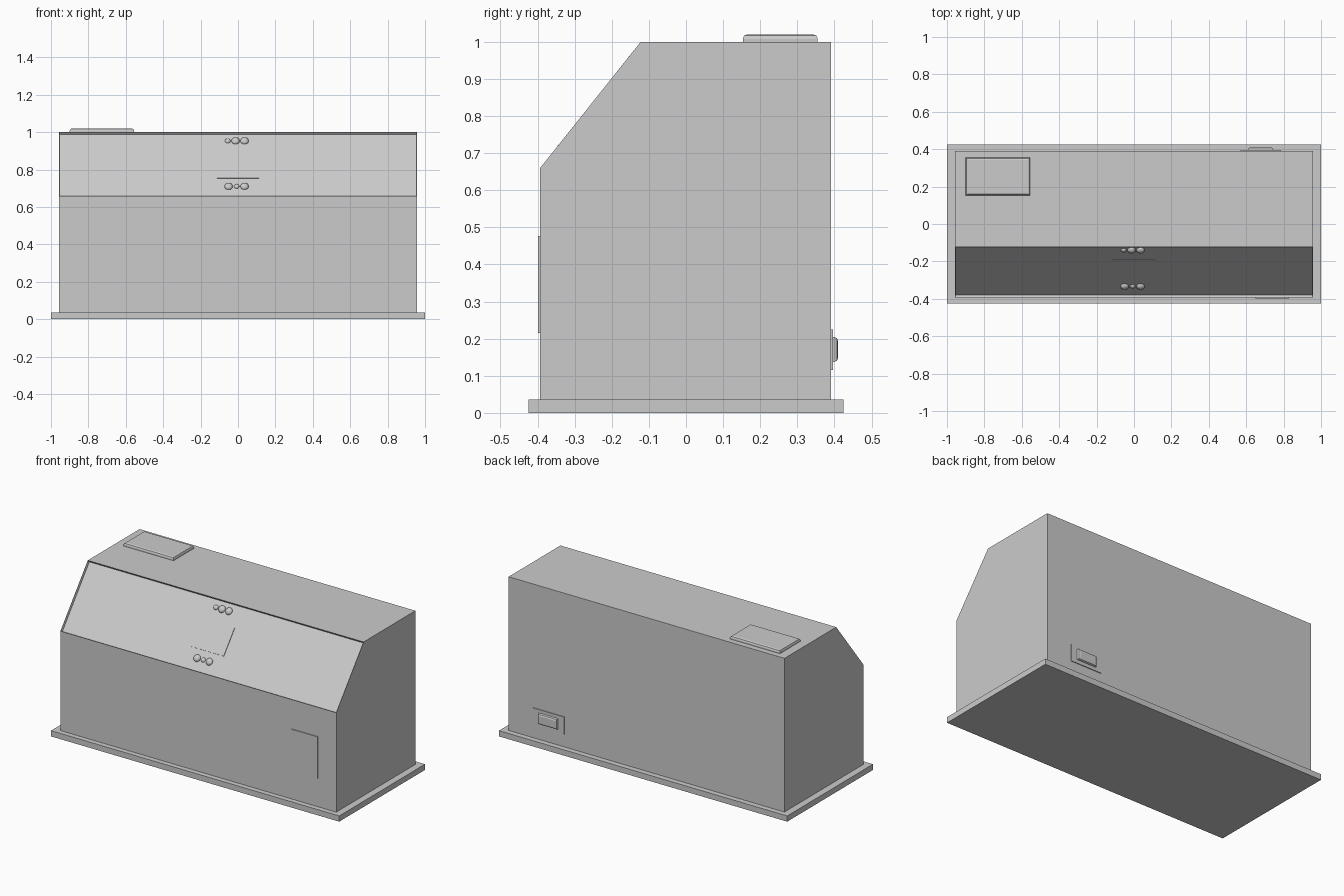
import bpy, bmesh, math
from mathutils import Matrix, Vector

old = bpy.data.objects.get("Cube")
if old:
    bpy.data.objects.remove(old, do_unlink=True)

GREY = (0.6, 0.6, 0.6, 1)
mat = bpy.data.materials.new("light grey")
mat.use_nodes = True
mat.diffuse_color = GREY
bsdf = next(n for n in mat.node_tree.nodes if n.type == "BSDF_PRINCIPLED")
bsdf.inputs["Base Color"].default_value = GREY


def finish(name, bm, matrix=Matrix()):
    bmesh.ops.recalc_face_normals(bm, faces=bm.faces[:])
    mesh = bpy.data.meshes.new(name)
    bm.to_mesh(mesh)
    bm.free()
    mesh.materials.append(mat)
    ob = bpy.data.objects.new(name, mesh)
    ob.matrix_world = matrix
    bpy.context.collection.objects.link(ob)
    return ob


def box(name, lo, hi, matrix=Matrix(), chamfer=0, outward=None):
    """Box between two corners; the rim of the face looking outward can be chamfered."""
    lo, hi = Vector(lo), Vector(hi)
    bm = bmesh.new()
    bmesh.ops.create_cube(bm, size=1)
    for v in bm.verts:
        v.co = (lo + hi) / 2 + v.co * (hi - lo)
    if chamfer:
        bm.normal_update()
        face = max(bm.faces, key=lambda f: f.normal.dot(Vector(outward)))
        bmesh.ops.bevel(bm, geom=face.edges[:], offset=chamfer, segments=2,
                        profile=0.5, affect="EDGES")
    return finish(name, bm, matrix)


# Base plate
box("base_plate", (-1, -0.425, 0), (1, 0.425, 0.036))

# Body: side profile pulled across the width, with a sunken sloping control panel
HALF = 0.957
profile = [(-0.393, 0.036), (0.391, 0.036), (0.391, 1.0), (-0.122, 1.0), (-0.393, 0.66)]
bm = bmesh.new()
side = bm.faces.new([bm.verts.new((-HALF, y, z)) for y, z in profile])
pulled = bmesh.ops.extrude_face_region(bm, geom=[side])["geom"]
for v in pulled:
    if isinstance(v, bmesh.types.BMVert):
        v.co.x = HALF
bmesh.ops.recalc_face_normals(bm, faces=bm.faces[:])
bm.normal_update()
slope = next(f for f in bm.faces if f.normal.y < -0.1 and f.normal.z > 0.1)
normal = slope.normal.copy()
bmesh.ops.inset_region(bm, faces=[slope], thickness=0.005)
for v in slope.verts:
    v.co -= normal * 0.016
finish("body", bm)

# Control panel frame: local x across, y up the slope, z outward
tilt = math.atan2(0.34, 0.271)
panel = (Matrix.Translation(Vector((0, -0.393, 0.66)) - normal * 0.016)
         @ Matrix.Rotation(tilt, 4, "X"))

# Display
box("display", (-0.112, 0.13, -0.003), (0.112, 0.303, 0.004), panel)

# Domed buttons in two rows
rows = {"upper": (0.387, [(-0.055, 0.015), (-0.013, 0.022), (0.035, 0.022)]),
        "lower": (0.076, [(-0.05, 0.022), (-0.007, 0.014), (0.035, 0.022)])}
for row, (along, buttons) in rows.items():
    for i, (x, r) in enumerate(buttons):
        bm = bmesh.new()
        bmesh.ops.create_uvsphere(bm, u_segments=24, v_segments=12, radius=r)
        for f in bm.faces:
            f.smooth = True
        place = panel @ Matrix.Translation((x, along, 0)) @ Matrix.Diagonal((1, 1, 0.75, 1))
        finish(f"{row}_button_{i + 1}", bm, place)

# Lid on the top
box("top_lid", (-0.9, 0.153, 0.995), (-0.555, 0.355, 1.02), chamfer=0.012, outward=(0, 0, 1))

# Panel on the front
box("front_plate", (0.65, -0.399, 0.215), (0.83, -0.39, 0.476))

# Power switch on the back
box("switch_plate", (0.57, 0.388, 0.115), (0.785, 0.396, 0.225))
box("switch_rocker", (0.61, 0.39, 0.137), (0.745, 0.41, 0.205),
    chamfer=0.012, outward=(0, 1, 0))
